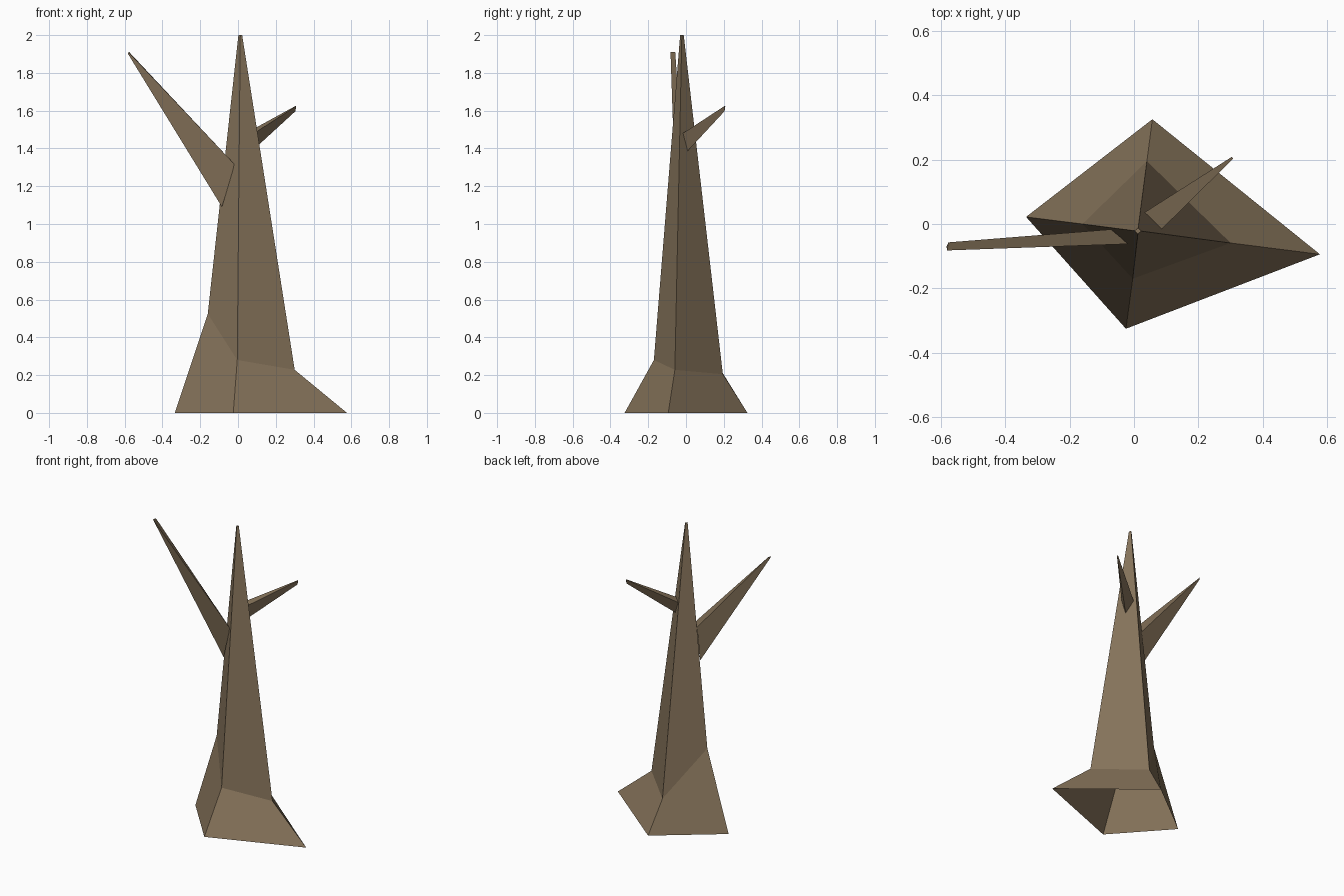
import bpy
from mathutils import Vector

if "Cube" in bpy.data.objects:
    bpy.data.objects.remove(bpy.data.objects["Cube"])

bark = bpy.data.materials.new("brown bark")
bark.diffuse_color = (0.235, 0.17, 0.102, 1)
bark.use_nodes = True
bark.node_tree.nodes["Principled BSDF"].inputs["Base Color"].default_value = bark.diffuse_color


def loft(name, rings):
    """Skin a stack of equal-sized rings, capped at the far end, open at the start."""
    n = len(rings[0])
    verts = [p for ring in rings for p in ring]
    faces = [(r * n + i, r * n + (i + 1) % n, (r + 1) * n + (i + 1) % n, (r + 1) * n + i)
             for r in range(len(rings) - 1) for i in range(n)]
    faces.append(tuple(range(len(verts) - n, len(verts))))
    mesh = bpy.data.meshes.new(name)
    mesh.from_pydata(verts, [], faces)
    mesh.materials.append(bark)
    obj = bpy.data.objects.new(name, mesh)
    bpy.context.collection.objects.link(obj)
    return obj


def branch(name, base, tip):
    """Three-sided tapering branch, its base sunk slightly into the trunk."""
    base, tip = [Vector(p) for p in base], [Vector(p) for p in tip]
    sunk = [b + (b - t).normalized() * 0.006 for b, t in zip(base, tip)]
    return loft(name, [sunk, tip])


# Four-sided trunk with flared roots: corners run left, front, right, back
loft("trunk", [
    [(-0.335, 0.022, 0), (-0.025, -0.325, 0), (0.577, -0.094, 0), (0.057, 0.325, 0)],
    [(-0.16, 0.0, 0.525), (-0.004, -0.17, 0.28), (0.30, -0.059, 0.228), (0.04, 0.195, 0.205)],
    [(0.002, -0.021, 2), (0.012, -0.031, 2), (0.022, -0.022, 2), (0.013, -0.012, 2)],
])

# Long left branch
branch("left_branch",
       [(-0.075, -0.017, 1.32), (-0.088, -0.032, 1.095), (-0.022, -0.062, 1.32)],
       [(-0.576, -0.057, 1.91), (-0.582, -0.07, 1.90), (-0.58, -0.082, 1.91)])

# Short back right branch
branch("right_branch",
       [(0.088, -0.014, 1.482), (0.076, 0.01, 1.388), (0.036, 0.038, 1.478)],
       [(0.308, 0.203, 1.624), (0.304, 0.204, 1.597), (0.303, 0.208, 1.624)])
